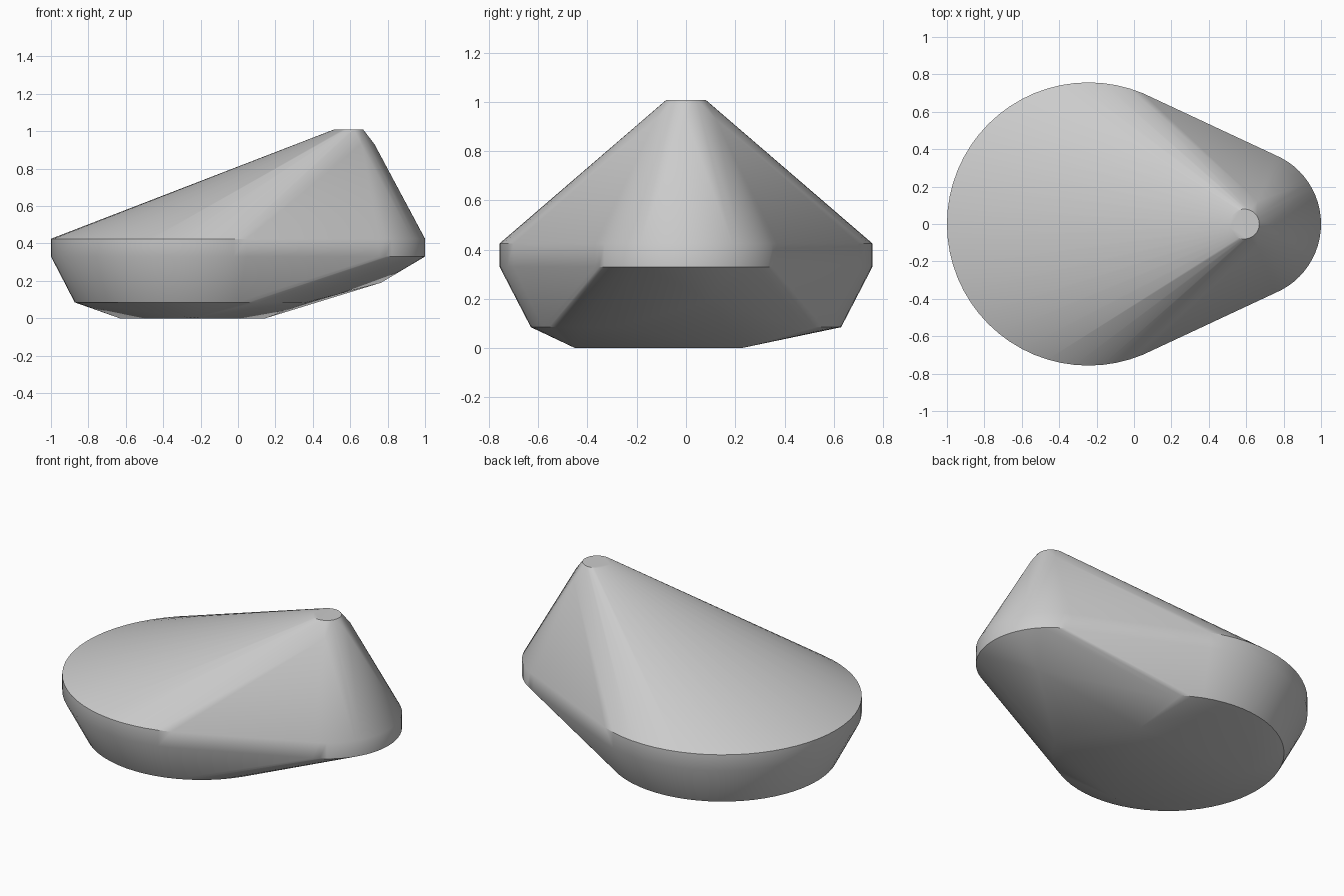
import bpy, bmesh
from math import pi, cos, sin, radians

cube = bpy.data.objects.get("Cube")
if cube:
    bpy.data.objects.remove(cube, do_unlink=True)

# one flat stone colour
stone = bpy.data.materials.new("stone_grey")
stone.use_nodes = True
GREY = (0.6, 0.6, 0.6, 1)
stone.diffuse_color = GREY
stone.node_tree.nodes["Principled BSDF"].inputs["Base Color"].default_value = GREY

BIG_X, SMALL_X, TIP_X = -0.243, 0.6, 0.59
bm = bmesh.new()


def ring(cx, radius, z, sides=64, start=0.0):
    """Add a horizontal ring of points for the hull to wrap."""
    for i in range(sides):
        a = start + 2 * pi * i / sides
        bm.verts.new((cx + radius * cos(a), radius * sin(a), z))


# wide end: straight rim, tapered belly, three-sided foot
ring(BIG_X, 0.757, 0.425)
ring(BIG_X, 0.757, 0.33)
ring(BIG_X, 0.63, 0.085)
ring(BIG_X, 0.45, 0.0, 3, -pi / 2)

# narrow end: straight rim, three-sided foot
ring(SMALL_X, 0.4, 0.425)
ring(SMALL_X, 0.4, 0.33)
ring(SMALL_X, 0.19, 0.19, 3, -pi / 2)

# tip: six-sided shoulder and small round cap
ring(TIP_X, 0.14, 0.93, 6)
ring(TIP_X, 0.08, 1.008, 32)

# wrap everything in one skin and drop the points left inside
bmesh.ops.convex_hull(bm, input=bm.verts[:])
bmesh.ops.delete(bm, geom=[v for v in bm.verts if not v.link_faces], context='VERTS')
bmesh.ops.dissolve_limit(bm, angle_limit=radians(0.1), verts=bm.verts[:], edges=bm.edges[:])
bmesh.ops.recalc_face_normals(bm, faces=bm.faces[:])

mesh = bpy.data.meshes.new("pebble_body")
bm.to_mesh(mesh)
bm.free()
mesh.materials.append(stone)
body = bpy.data.objects.new("pebble_body", mesh)
bpy.context.collection.objects.link(body)

bpy.ops.object.select_all(action='DESELECT')
body.select_set(True)
bpy.context.view_layer.objects.active = body
bpy.ops.object.shade_smooth_by_angle(angle=radians(30))
